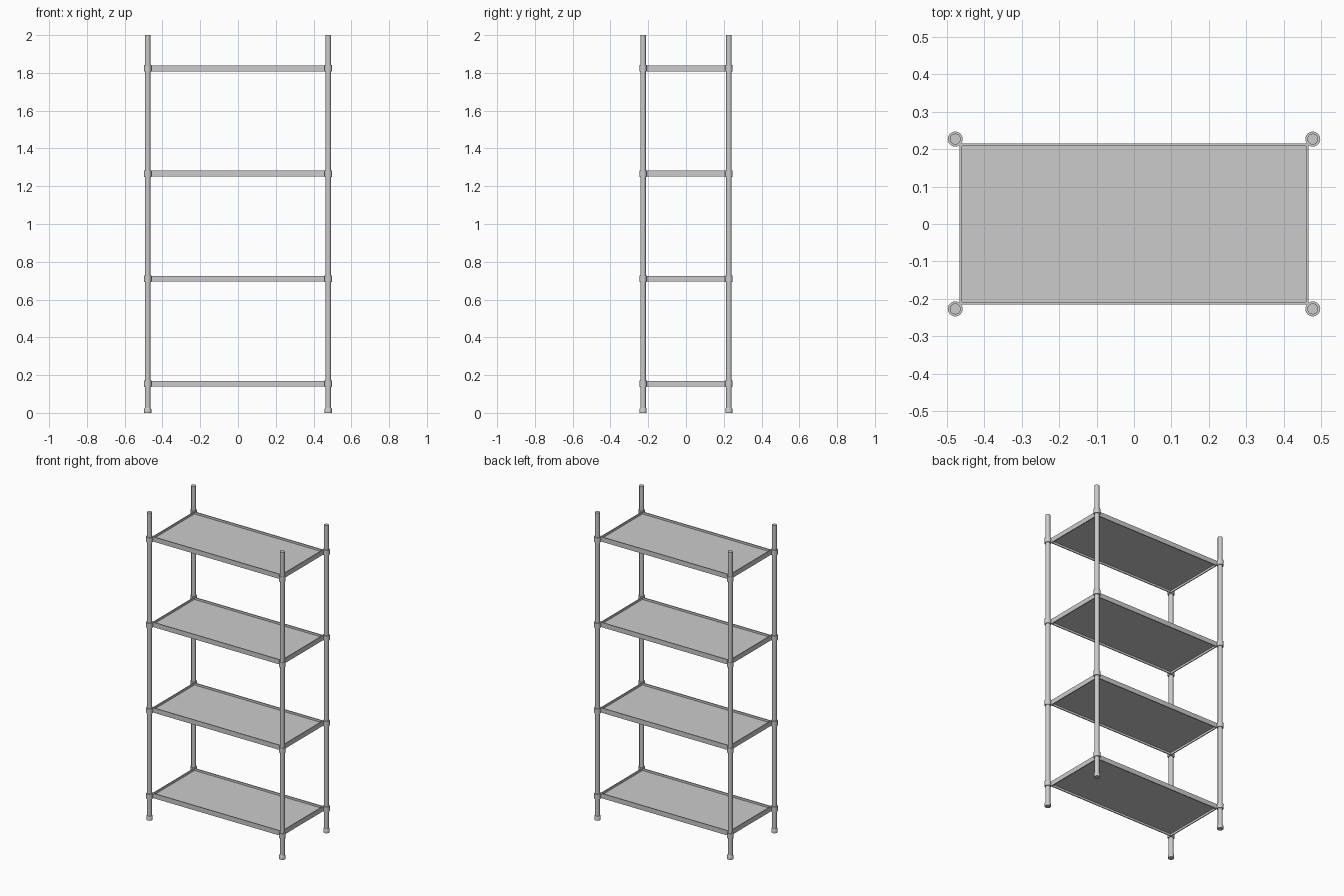
import bpy, bmesh

if "Cube" in bpy.data.objects:
    bpy.data.objects.remove(bpy.data.objects["Cube"])

PX, PY = 0.478, 0.227          # post centres
HX, HY = 0.466, 0.215          # shelf half sizes
LEVELS = [0.154 + 0.5565 * i for i in range(4)]


def finish(name, bm):
    mesh = bpy.data.meshes.new(name)
    bm.to_mesh(mesh)
    bm.free()
    ob = bpy.data.objects.new(name, mesh)
    bpy.context.collection.objects.link(ob)
    return ob


def lathe(name, x, y, profile, sides=24):
    """Closed round part from (radius, z) rings, bottom to top."""
    bm = bmesh.new()
    from math import cos, sin, tau
    rings = [[bm.verts.new((x + r * cos(tau * i / sides), y + r * sin(tau * i / sides), z))
              for i in range(sides)] for r, z in profile]
    for a, b in zip(rings, rings[1:]):
        for i in range(sides):
            j = (i + 1) % sides
            bm.faces.new((a[i], a[j], b[j], b[i])).smooth = True
    bm.faces.new(rings[0][::-1])
    bm.faces.new(rings[-1])
    # keep the rims crisp
    for e in bm.edges:
        if len(e.link_faces) == 2 and e.calc_face_angle(0) > 0.5:
            e.smooth = False
    return finish(name, bm)


def box(name, centre, size):
    bm = bmesh.new()
    bmesh.ops.create_cube(bm, size=1)
    bmesh.ops.scale(bm, vec=size, verts=bm.verts)
    bmesh.ops.translate(bm, vec=centre, verts=bm.verts)
    return finish(name, bm)


# Posts with feet, and a collar at every shelf level
for sx in (-1, 1):
    for sy in (-1, 1):
        x, y = sx * PX, sy * PY
        lathe("post", x, y, [(0.0145, 0.02), (0.0145, 2.0)])
        lathe("foot", x, y, [(0.019, 0), (0.019, 0.021), (0.016, 0.027)])
        for z in LEVELS:
            lathe("collar", x, y, [(0.02, z - 0.017), (0.02, z + 0.017)])

# Shelves: thin panel halfway up a shallow rim
T, H = 0.006, 0.031
for z in LEVELS:
    box("shelf_panel", (0, 0, z), (2 * HX - T, 2 * HY - T, 0.004))
    for s in (-1, 1):
        box("long_rail", (0, s * (HY - T / 2), z), (2 * HX, T, H))
        box("short_rail", (s * (HX - T / 2), 0, z), (T, 2 * HY - 2 * T, H))
